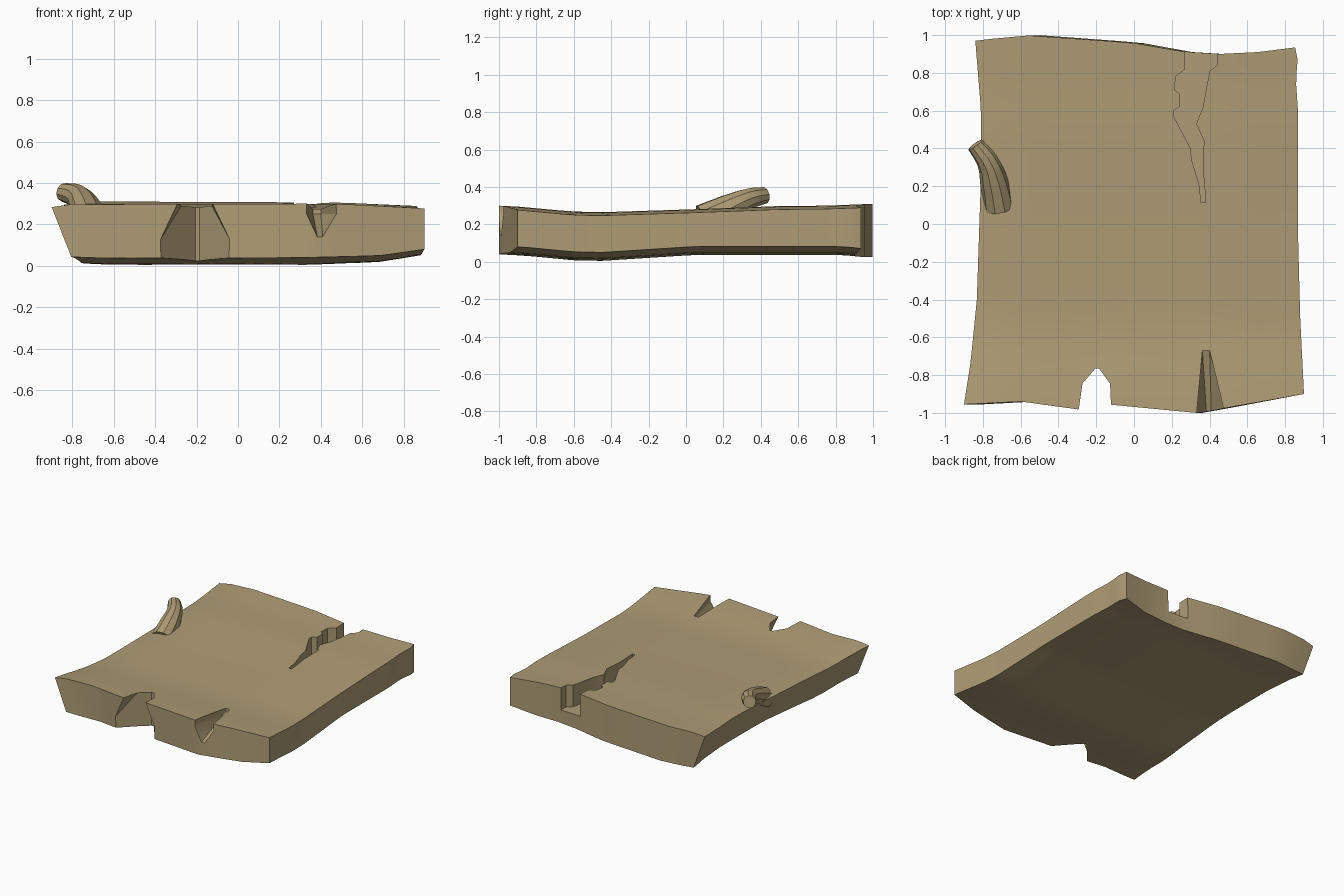
import bpy, bmesh, math

cube = bpy.data.objects.get("Cube")
if cube:
    bpy.data.objects.remove(cube, do_unlink=True)

wood = bpy.data.materials.new("weathered_wood")
wood.use_nodes = True
tan = (0.43, 0.335, 0.18, 1)
wood.diffuse_color = tan
bsdf = wood.node_tree.nodes["Principled BSDF"]
bsdf.inputs["Base Color"].default_value = tan
bsdf.inputs["Roughness"].default_value = 0.9


def interp(points, v):
    """Piecewise linear lookup."""
    if v <= points[0][0]:
        return points[0][1]
    for (a, p), (b, q) in zip(points, points[1:]):
        if v <= b:
            return p + (q - p) * (v - a) / (b - a)
    return points[-1][1]


def finish(bm, name):
    bmesh.ops.recalc_face_normals(bm, faces=bm.faces)
    mesh = bpy.data.meshes.new(name)
    bm.to_mesh(mesh)
    bm.free()
    mesh.materials.append(wood)
    obj = bpy.data.objects.new(name, mesh)
    bpy.context.collection.objects.link(obj)
    return obj


def select(obj):
    bpy.ops.object.select_all(action='DESELECT')
    obj.select_set(True)
    bpy.context.view_layer.objects.active = obj


def hull(name, points):
    bm = bmesh.new()
    for p in points:
        bm.verts.new(p)
    res = bmesh.ops.convex_hull(bm, input=bm.verts)
    loose = [v for v in bm.verts if not v.link_faces]
    bmesh.ops.delete(bm, geom=loose, context='VERTS')
    return finish(bm, name)


# Uneven edges of the plank
front = [(-.9, -.955), (-.6, -.94), (-.27, -.985), (-.14, -.955), (.33, -1), (.48, -.975), (.9, -.9)]
back = [(-.9, .97), (-.63, 1), (-.02, .96), (.28, .91), (.46, .9), (.68, .91), (.9, .935)]
left = [(-.955, -.9), (-.73, -.865), (-.4, -.832), (.2, -.812), (.6, -.81), (.97, -.84)]
right = [(-.9, .9), (-.5, .88), (0, .867), (.6, .868), (.76, .857), (.89, .868), (.935, .853)]
# Long wave of the top and bottom, plus their shape across the width
top_wave = [(-1, .3), (-.9, .295), (-.6, .268), (-.45, .265), (.05, .281), (.5, .298), (.75, .3), (1, .31)]
base_wave = [(-1, .04), (-.85, .032), (-.6, .008), (-.45, .005), (.05, .037), (.83, .037), (.95, .025)]
top_cross = [(-.9, -.014), (-.8, 0), (.5, 0), (.9, -.018)]
base_cross = [(-.9, .006), (-.75, 0), (.3, 0), (.67, .012), (.9, .045)]

# Plank body as a closed pair of grids
cols = [-.9, -.8, -.6, -.45, -.27, -.14, 0, .14, .28, .33, .46, .58, .68, .8, .9]
rows = 28
bm = bmesh.new()
grids = []
for wave, cross, inset in ((top_wave, top_cross, 0), (base_wave, base_cross, .095)):
    grid = []
    for j in range(rows + 1):
        line = []
        for n in cols:
            f, b = interp(front, n), interp(back, n)
            y = f + (b - f) * j / rows
            s = (n + .9) / 1.8
            lo = interp(left, y) + inset
            x = lo + (interp(right, y) - lo) * s
            line.append(bm.verts.new((x, y, interp(wave, y) + interp(cross, n))))
        grid.append(line)
    grids.append(grid)
    for a, b in zip(grid, grid[1:]):
        for i in range(len(cols) - 1):
            bm.faces.new((a[i], a[i + 1], b[i + 1], b[i]))


def rim(g):
    return (g[0] + [r[-1] for r in g[1:]] + g[-1][-2::-1] + [r[0] for r in g[-2:0:-1]])


upper, lower = rim(grids[0]), rim(grids[1])
for i in range(len(upper)):
    k = (i + 1) % len(upper)
    bm.faces.new((upper[i], upper[k], lower[k], lower[i]))
plank = finish(bm, "plank")

# Split through the front edge, wider towards the bottom
split = hull("front_split_cutter", [
    (-.205, -.765, .4), (-.185, -.765, .4), (-.205, -.765, -.06), (-.185, -.765, -.06),
    (-.264, -1.1, .4), (-.16, -1.1, .4), (-.49, -1.1, -.06), (.06, -1.1, -.06)])

# Wedge chip in the front edge, running out on the top
wedge = [(x, -1.02, z) for x, z in
         ((.33, .4), (.33, .25), (.385, .13), (.41, .13), (.485, .25), (.485, .4))]
wedge += [(x, -.67, z) for x in (.362, .4) for z in (.25, .4)]
chip = hull("front_chip_cutter", wedge)

# Jagged crack from the back edge
jag = [(.27, 1.1), (.27, .82), (.22, .78), (.215, .71), (.242, .69), (.242, .62), (.208, .6),
       (.21, .57), (.3, .4), (.305, .34), (.345, .21), (.355, .115), (.38, .115), (.365, .3),
       (.37, .44), (.33, .53), (.365, .62), (.4, .81), (.44, .84), (.44, 1.1)]
bm = bmesh.new()
face = bm.faces.new([bm.verts.new((x, y, .135)) for x, y in jag])
ext = bmesh.ops.extrude_face_region(bm, geom=[face])
bmesh.ops.translate(bm, vec=(0, 0, .4), verts=[v for v in ext["geom"] if isinstance(v, bmesh.types.BMVert)])
crack = finish(bm, "back_crack_cutter")

for cutter in (split, chip, crack):
    mod = plank.modifiers.new(cutter.name, 'BOOLEAN')
    mod.operation = 'DIFFERENCE'
    mod.solver = 'EXACT'
    mod.object = cutter
    select(plank)
    bpy.ops.object.modifier_apply(modifier=mod.name)
    bpy.data.objects.remove(cutter, do_unlink=True)

# Curved branch stub on the right edge
curve = bpy.data.curves.new("branch_stub", 'CURVE')
curve.dimensions = '3D'
curve.bevel_depth = 1
curve.bevel_resolution = 3
curve.resolution_u = 5
curve.use_fill_caps = True
path = [((-.715, .09, .225), .085), ((-.74, .22, .285), .075),
        ((-.775, .33, .335), .058), ((-.84, .42, .355), .046)]
spline = curve.splines.new('BEZIER')
spline.bezier_points.add(len(path) - 1)
for p, (co, r) in zip(spline.bezier_points, path):
    p.co = co
    p.radius = r
    p.handle_left_type = p.handle_right_type = 'AUTO'
stub = bpy.data.objects.new("branch_stub", curve)
bpy.context.collection.objects.link(stub)
select(stub)
bpy.ops.object.convert(target='MESH')
stub = bpy.context.view_layer.objects.active
stub.data.materials.clear()
stub.data.materials.append(wood)

for obj in (plank, stub):
    select(obj)
    bpy.ops.object.shade_smooth_by_angle(angle=math.radians(30))
